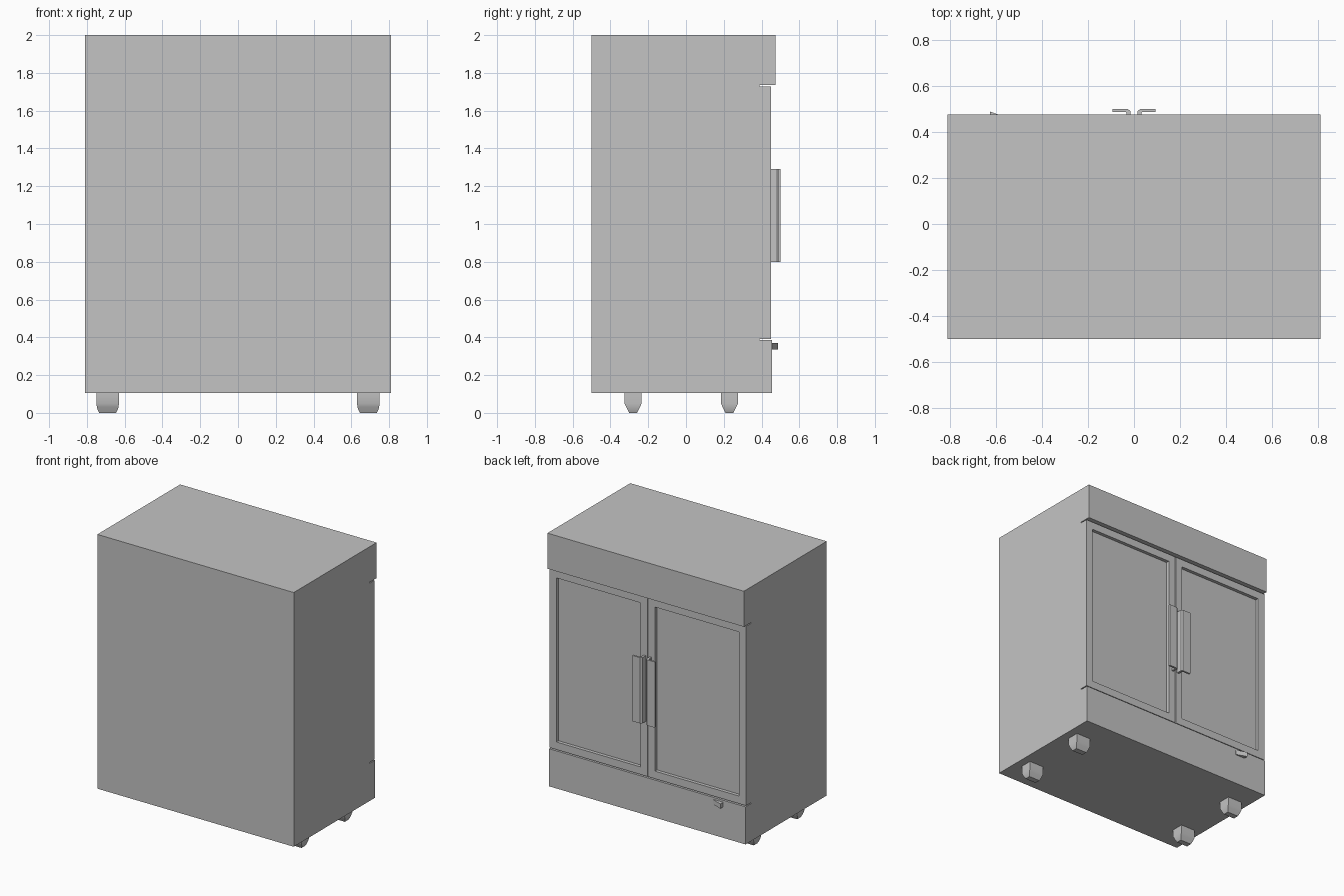
import bpy, bmesh
from mathutils import Vector

cube = bpy.data.objects.get("Cube")
if cube:
    bpy.data.objects.remove(cube, do_unlink=True)

grey = bpy.data.materials.new("plain grey")
grey.use_nodes = True
grey.diffuse_color = (0.55, 0.55, 0.55, 1)
grey.node_tree.nodes["Principled BSDF"].inputs["Base Color"].default_value = (0.55, 0.55, 0.55, 1)


def finish(name, bm):
    bmesh.ops.recalc_face_normals(bm, faces=bm.faces[:])
    mesh = bpy.data.meshes.new(name)
    bm.to_mesh(mesh)
    bm.free()
    mesh.materials.append(grey)
    obj = bpy.data.objects.new(name, mesh)
    bpy.context.collection.objects.link(obj)
    return obj


def box_mesh(low, high):
    low, high = Vector(low), Vector(high)
    bm = bmesh.new()
    bmesh.ops.create_cube(bm, size=1)
    for v in bm.verts:
        v.co = (low + high) / 2 + v.co * (high - low)
    return bm


def prism(name, outline, z0, z1):
    bm = bmesh.new()
    face = bm.faces.new([bm.verts.new((x, y, z0)) for x, y in outline])
    top = bmesh.ops.extrude_face_region(bm, geom=[face])["geom"]
    verts = [g for g in top if isinstance(g, bmesh.types.BMVert)]
    bmesh.ops.translate(bm, vec=(0, 0, z1 - z0), verts=verts)
    return finish(name, bm)


# Cabinet: main body, overhanging header and base panel
W, SEAM = 0.81, 0.39
finish("cabinet_body", box_mesh((-W, -0.5, 0.105), (W, SEAM, 2)))
finish("header_panel", box_mesh((-W, SEAM, 1.735), (W, 0.475, 2)))
finish("base_panel", box_mesh((-W, SEAM, 0.105), (W, 0.455, 0.385)))

for side, s in (("left", 1), ("right", -1)):
    # Door with a recessed window panel
    xs = sorted((s * 0.003, s * W))
    bm = box_mesh((xs[0], SEAM, 0.392), (xs[1], 0.45, 1.728))
    bm.normal_update()
    front = max(bm.faces, key=lambda f: f.calc_center_median().y)
    bmesh.ops.inset_individual(bm, faces=[front], thickness=0.08)
    pane = bmesh.ops.extrude_discrete_faces(bm, faces=[front])["faces"][0]
    bmesh.ops.translate(bm, vec=(0, -0.025, 0), verts=pane.verts[:])
    finish(side + "_door", bm)

    # L-shaped pull handle with a chamfered outer corner
    outline = [(0.016, 0.445), (0.016, 0.49), (0.028, 0.5), (0.093, 0.5),
               (0.093, 0.486), (0.036, 0.486), (0.032, 0.482), (0.032, 0.445)]
    prism(side + "_handle", [(s * x, y) for x, y in outline], 0.8, 1.29)

    # Tapered feet
    for end, cy in (("front", -0.28), ("rear", 0.23)):
        bm = bmesh.new()
        rings = []
        for z, hx, hy in ((0.11, 0.06, 0.045), (0.05, 0.06, 0.045), (0.03, 0.057, 0.036),
                          (0.012, 0.051, 0.027), (0, 0.045, 0.021)):
            rings.append([bm.verts.new((s * 0.69 + a * hx, cy + b * hy, z))
                          for a, b in ((-1, -1), (1, -1), (1, 1), (-1, 1))])
        for upper, lower in zip(rings, rings[1:]):
            for i in range(4):
                j = (i + 1) % 4
                bm.faces.new((upper[i], upper[j], lower[j], lower[i]))
        bm.faces.new(rings[0])
        bm.faces.new(rings[-1])
        foot = finish(end + "_" + side + "_foot", bm)
        bpy.ops.object.select_all(action="DESELECT")
        foot.select_set(True)
        bpy.context.view_layer.objects.active = foot
        bpy.ops.object.shade_smooth_by_angle()

# Wedge-shaped switch on the base panel
prism("power_switch", [(-0.545, 0.45), (-0.545, 0.459), (-0.625, 0.488), (-0.625, 0.45)], 0.335, 0.37)
